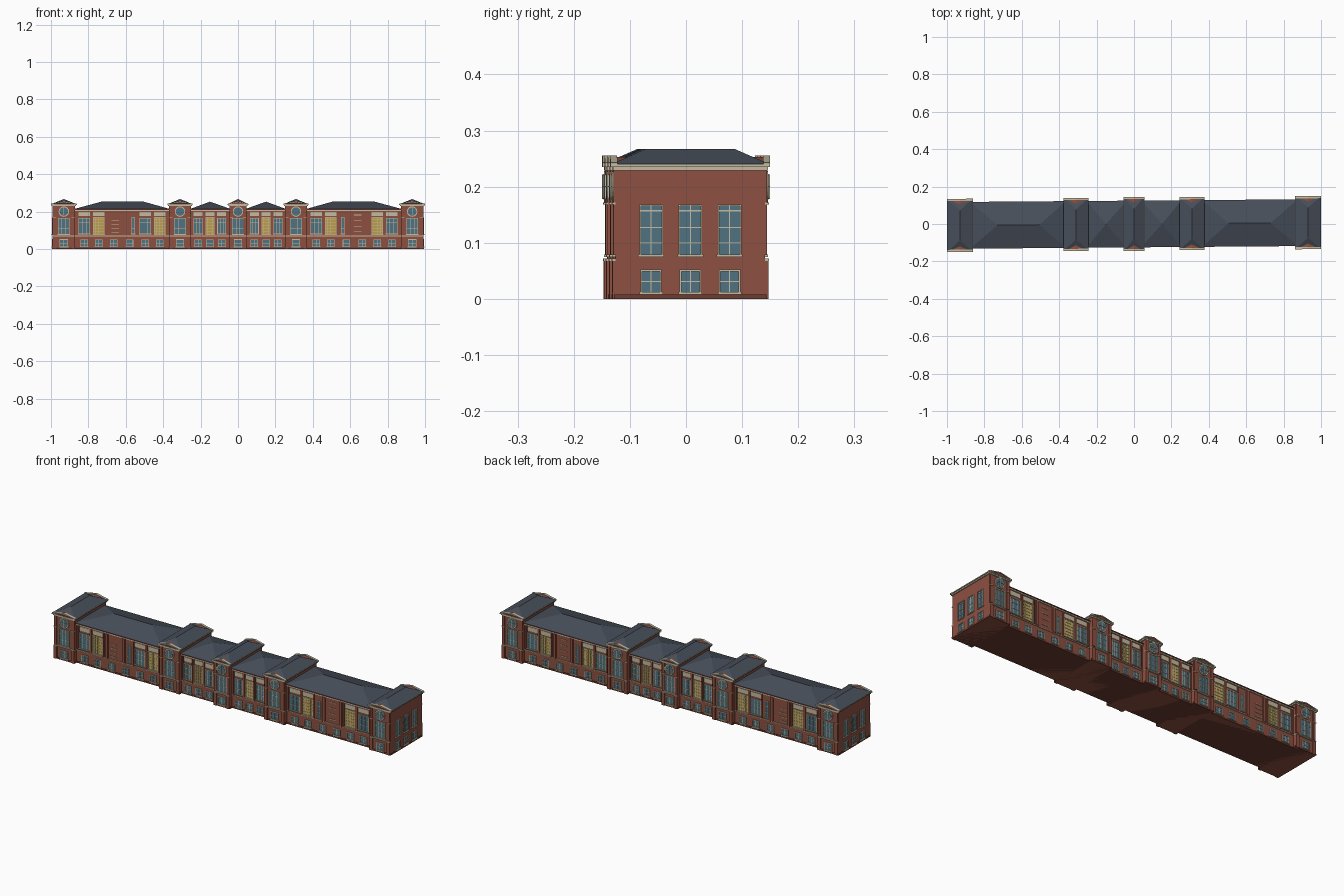
import bpy, bmesh, math
from mathutils import Matrix, Vector

if "Cube" in bpy.data.objects:
    bpy.data.objects.remove(bpy.data.objects["Cube"])

COLORS = {
    "brick": (0.27, 0.08, 0.052, 1), "dark_brick": (0.15, 0.045, 0.03, 1),
    "slate": (0.062, 0.076, 0.1, 1), "glass": (0.08, 0.17, 0.22, 1),
    "cream": (0.56, 0.5, 0.36, 1), "yellow": (0.5, 0.34, 0.07, 1),
}
mats = {}
for n, c in COLORS.items():
    mats[n] = bpy.data.materials.new(n)
    mats[n].diffuse_color = c
parts = {}


def mesh(part, color):
    if part not in parts:
        parts[part] = (bmesh.new(), color)
    return parts[part][0]


def solid(part, color, bottom, top):
    """Hull between two rectangles (x0, x1, y0, y1, z); the top may shrink to a ridge."""
    bm = mesh(part, color)
    vs = []
    for x0, x1, y0, y1, z in (bottom, top):
        vs.append([bm.verts.new((x, y, z)) for x, y in ((x0, y0), (x1, y0), (x1, y1), (x0, y1))])
    b, t = vs
    bm.faces.new(b[::-1])
    bm.faces.new(t)
    for i in range(4):
        j = (i + 1) % 4
        bm.faces.new((b[i], b[j], t[j], t[i]))


def box(part, color, x0, x1, y0, y1, z0, z1):
    solid(part, color, (x0, x1, y0, y1, z0), (x0, x1, y0, y1, z1))


def slab(part, color, side, u0, u1, d0, d1, z0, z1):
    """Box on a facade: u runs along the wall, d is distance out from the centre."""
    if side == "F":
        box(part, color, u0, u1, -d1, -d0, z0, z1)
    elif side == "B":
        box(part, color, u0, u1, d0, d1, z0, z1)
    elif side == "R":
        box(part, color, d0, d1, u0, u1, z0, z1)
    else:
        box(part, color, -d1, -d0, u0, u1, z0, z1)


def window(side, wall, u, w, z0, z1, cols=2, bars=(), fill="glass", part="window"):
    h = w / 2
    slab(part + "_panes", fill, side, u - h, u + h, wall - 0.004, wall + 0.001, z0, z1)
    f, t = part + "_frames", 0.0028
    for a in (u - h, u + h - t):
        slab(f, "cream", side, a, a + t, wall - 0.002, wall + 0.004, z0, z1)
    slab(f, "cream", side, u - h, u + h, wall - 0.002, wall + 0.004, z1 - t, z1)
    slab("window_sills", "cream", side, u - h - 0.002, u + h + 0.002, wall - 0.002, wall + 0.006, z0 - 0.002, z0 + 0.002)
    for i in range(1, cols):
        c = u - h + w * i / cols
        slab(f, "cream", side, c - 0.001, c + 0.001, wall - 0.002, wall + 0.0025, z0, z1)
    for k in bars:
        z = z0 + (z1 - z0) * k
        slab(f, "cream", side, u - h, u + h, wall - 0.002, wall + 0.0025, z - 0.001, z + 0.001)


def disc(part, color, side, u, wall, z, r, out):
    s = -1 if side == "F" else 1
    m = Matrix.Translation((u, s * (wall + out / 2), z)) @ Matrix.Rotation(math.pi / 2, 4, "X")
    bmesh.ops.create_cone(mesh(part, color), cap_ends=True, segments=20, radius1=r, radius2=r, depth=out, matrix=m)


def pavilion(xc, hx, hy):
    box("pavilion_walls", "brick", xc - hx, xc + hx, -hy, hy, 0, 0.235)
    for e, z0, z1 in ((0.003, 0, 0.008),):
        box("plinth", "dark_brick", xc - hx - e, xc + hx + e, -hy - e, hy + e, z0, z1)
    # Cornice, gutter and hipped roof
    for e, z0, z1 in ((0.005, 0.229, 0.235), (0.009, 0.235, 0.24)):
        box("pavilion_cornice", "cream", xc - hx - e, xc + hx + e, -hy - e, hy + e, z0, z1)
    solid("pavilion_roof", "slate", (xc - hx - 0.008, xc + hx + 0.008, -hy - 0.008, hy + 0.008, 0.24),
          (xc, xc, -0.08, 0.08, 0.267))
    for side in "FB":
        s = -1 if side == "F" else 1
        # Corner piers and belt courses
        for k in (-1, 1):
            c = xc + k * (hx - 0.009)
            slab("corner_piers", "brick", side, c - 0.009, c + 0.009, hy - 0.01, hy + 0.006, 0, 0.068)
            slab("corner_pilasters", "brick", side, c - 0.007, c + 0.007, hy - 0.01, hy + 0.004, 0.078, 0.23)
            slab("pilaster_caps", "cream", side, c - 0.009, c + 0.009, hy - 0.01, hy + 0.007, 0.168, 0.172)
        slab("belt_course", "cream", side, xc - hx, xc + hx, hy - 0.01, hy + 0.007, 0.068, 0.072)
        # Low pediment with raking trim
        a, zt = hx + 0.008, 0.253
        y = (hy - 0.03, hy + 0.004)
        solid("pediment", "brick", (xc - a, xc + a, min(s * y[0], s * y[1]), max(s * y[0], s * y[1]), 0.239),
              (xc, xc, min(s * y[0], s * y[1]), max(s * y[0], s * y[1]), zt))
        bm = mesh("pediment_trim", "cream")
        for k in (-1, 1):
            p, q = Vector((xc + k * a, s * (hy + 0.003), 0.241)), Vector((xc, s * (hy + 0.003), zt + 0.001))
            ang = math.atan2(q.z - p.z, q.x - p.x)
            m = (Matrix.Translation((p + q) / 2) @ Matrix.Rotation(-ang, 4, "Y")
                 @ Matrix.Diagonal(((q - p).length, 0.012, 0.004, 1)))
            bmesh.ops.create_cube(bm, size=1, matrix=m)
        # Windows with round light above
        window(side, hy, xc, 0.045, 0.01, 0.052, 2, (0.5,))
        window(side, hy, xc, 0.062, 0.077, 0.165, 3, (0.35, 0.7))
        disc("round_window_rims", "cream", side, xc, hy, 0.2, 0.028, 0.006)
        disc("round_window_panes", "glass", side, xc, hy, 0.2, 0.023, 0.007)
        slab("round_window_bars", "cream", side, xc - 0.001, xc + 0.001, hy, hy + 0.009, 0.178, 0.222)
        slab("round_window_bars", "cream", side, xc - 0.022, xc + 0.022, hy, hy + 0.009, 0.199, 0.201)


WALL = 0.117


def wing(x0, x1, ridge0, ridge1, bays, w, small):
    box("wing_walls", "brick", x0, x1, -WALL, WALL, 0, 0.21)
    box("plinth", "dark_brick", x0, x1, -WALL - 0.003, WALL + 0.003, 0, 0.008)
    box("wing_cornice", "cream", x0, x1, -WALL - 0.005, WALL + 0.005, 0.203, 0.209)
    box("wing_gutter", "dark_brick", x0, x1, -WALL - 0.008, WALL + 0.008, 0.209, 0.214)
    solid("wing_roof", "slate", (x0, x1, -WALL - 0.007, WALL + 0.007, 0.214), (ridge0, ridge1, 0, 0, 0.253))
    for side in "FB":
        slab("belt_course", "cream", side, x0, x1, WALL - 0.01, WALL + 0.004, 0.068, 0.071)
        for c, fill in bays:
            # Tall bay, pale lintel panel and flanking pilasters
            if fill == "yellow":
                window(side, WALL, c, w, 0.076, 0.172, 4, (0.17, 0.33, 0.5, 0.67, 0.83), "yellow", "lattice")
            else:
                window(side, WALL, c, w, 0.08, 0.165, 3, (0.35, 0.7))
            slab("lintel_panels", "cream", side, c - w / 2, c + w / 2, WALL - 0.002, WALL + 0.002, 0.176, 0.198)
            for k in (-1, 1):
                p = c + k * (w / 2 + 0.004)
                slab("bay_pilasters", "brick", side, p - 0.003, p + 0.003, WALL - 0.002, WALL + 0.006, 0.071, 0.203)
        for c in [b[0] for b in bays] + small:
            window(side, WALL, c, 0.04, 0.012, 0.05, 2, (0.5,))


# Five pavilions
for x, hx, hy in ((-0.931, 0.06, 0.133), (0.931, 0.06, 0.133), (-0.31, 0.059, 0.133), (0.31, 0.059, 0.133), (0, 0.046, 0.136)):
    pavilion(x, hx, hy)

# Long outer wings and short inner wings
B, Y = "glass", "yellow"
wing(-0.875, -0.365, -0.73, -0.505, [(-0.822, B), (-0.745, Y), (-0.495, B), (-0.418, Y)], 0.062, [-0.665, -0.58])
wing(0.365, 0.875, 0.505, 0.73, [(0.822, B), (0.745, Y), (0.418, B), (0.495, Y)], 0.062, [0.665, 0.58])
for s in (-1, 1):
    lo, hi = sorted((s * 0.255, s * 0.04))
    wing(lo, hi, s * 0.15, s * 0.15, [(s * 0.213, B), (s * 0.15, Y), (s * 0.087, B)], 0.048, [])

# Blank brick bays: narrow light, piers and cream stripes
for side in "FB":
    for s in (-1, 1):
        window(side, WALL, s * 0.56, 0.02, 0.08, 0.172, 1, (0.33, 0.67))
        for p in (0.69, 0.59):
            slab("brick_piers", "brick", side, s * p - 0.008, s * p + 0.008, WALL - 0.002, WALL + 0.007, 0.071, 0.203)
    for i in range(4):
        z = 0.085 + i * 0.022
        slab("stripes", "cream", side, -0.675, -0.635, WALL - 0.002, WALL + 0.003, z, z + 0.003)
        z = 0.09 + i * 0.03
        slab("stripes", "cream", side, 0.62, 0.66, WALL - 0.002, WALL + 0.003, z, z + 0.003)

# End walls
for side in "LR":
    for u in (-0.07, 0, 0.07):
        window(side, 0.991, u, 0.042, 0.077, 0.168, 2, (0.25, 0.55, 0.88))
        window(side, 0.991, u, 0.038, 0.01, 0.052, 2, (0.5,))

# Write objects; the long block is very slightly skewed in plan
for name, (bm, color) in parts.items():
    bmesh.ops.remove_doubles(bm, verts=bm.verts, dist=1e-6)
    for v in bm.verts:
        v.co.y += 0.0078 * v.co.x
    bmesh.ops.recalc_face_normals(bm, faces=bm.faces)
    me = bpy.data.meshes.new(name)
    bm.to_mesh(me)
    bm.free()
    me.materials.append(mats[color])
    bpy.context.collection.objects.link(bpy.data.objects.new(name, me))

for m in bpy.data.materials:
    if m.users and not m.is_grease_pencil:
        m.use_nodes = True
        m.node_tree.nodes["Principled BSDF"].inputs["Base Color"].default_value = m.diffuse_color
